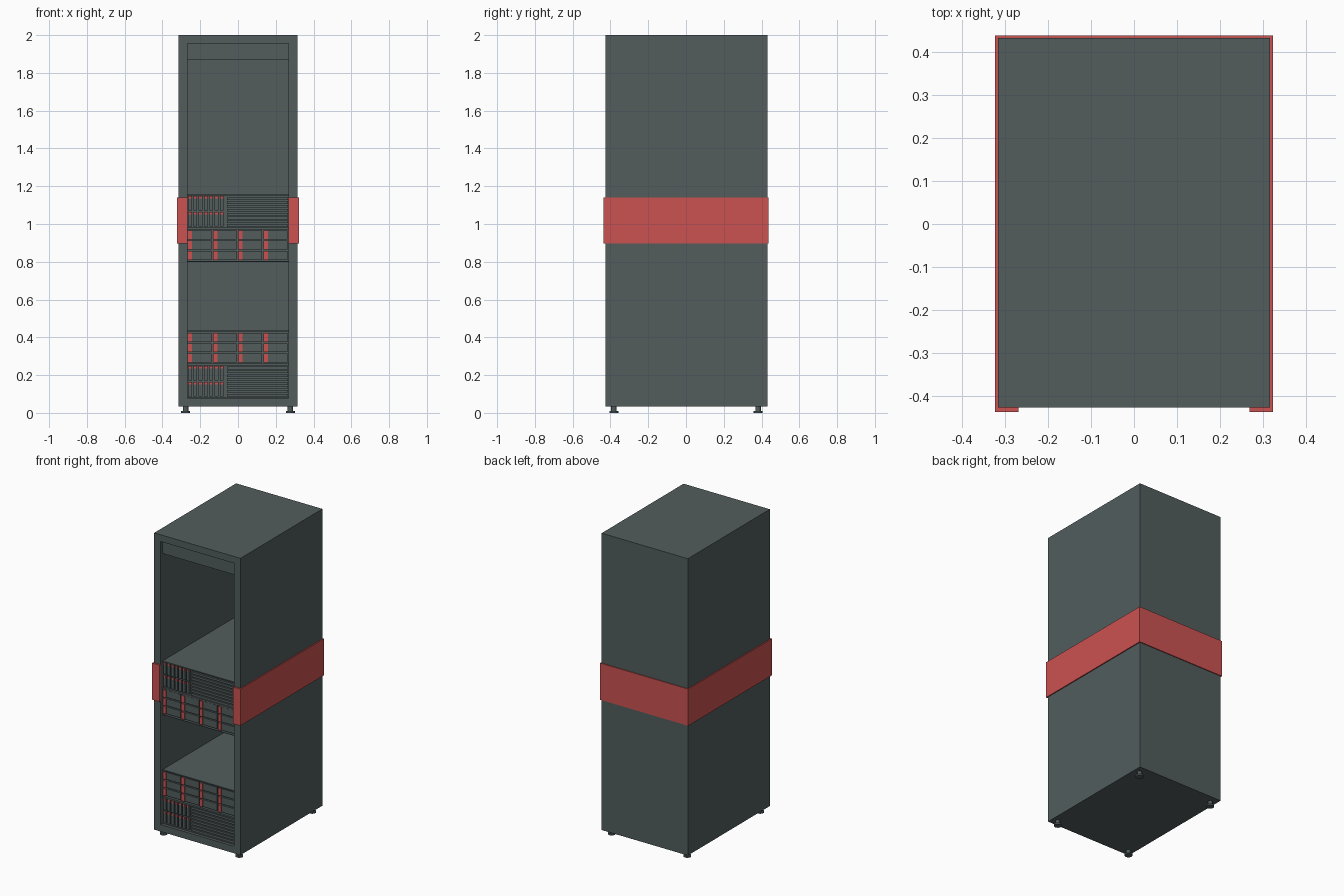
import bpy, bmesh
from mathutils import Matrix, Vector

if "Cube" in bpy.data.objects:
    bpy.data.objects.remove(bpy.data.objects["Cube"])


def material(name, rgb):
    m = bpy.data.materials.new(name)
    m.diffuse_color = (*rgb, 1)
    m.use_nodes = True
    m.node_tree.nodes["Principled BSDF"].inputs["Base Color"].default_value = m.diffuse_color
    return m


GREY = material("slate grey", (0.085, 0.108, 0.108))
RED = material("signal red", (0.60, 0.085, 0.085))


def finish(name, bm, mat):
    me = bpy.data.meshes.new(name)
    bm.to_mesh(me)
    bm.free()
    me.materials.append(mat)
    ob = bpy.data.objects.new(name, me)
    bpy.context.collection.objects.link(ob)
    return ob


def add_box(bm, x, y, z):
    """Box from three (min, max) ranges."""
    size = Matrix.Diagonal((x[1] - x[0], y[1] - y[0], z[1] - z[0], 1))
    centre = Vector((sum(x) / 2, sum(y) / 2, sum(z) / 2))
    return bmesh.ops.create_cube(bm, size=1, matrix=Matrix.Translation(centre) @ size)


def boxes(name, mat, ranges):
    bm = bmesh.new()
    for r in ranges:
        add_box(bm, *r)
    return finish(name, bm, mat)


FRONT, BACK = -0.426, 0.432      # cabinet depth
X0, X1 = -0.268, 0.268           # opening width
FACE = FRONT + 0.02              # front plane of the fitted units
BED = FACE + 0.018               # recessed plane behind the details

# Cabinet: a box whose front is inset and pushed back to form the bay
bm = bmesh.new()
add_box(bm, (-0.316, 0.316), (FRONT, BACK), (0.034, 2.0))
front = min(bm.faces, key=lambda f: f.calc_center_median().y)
bmesh.ops.inset_individual(bm, faces=[front], thickness=0.047)
for v in front.verts:
    v.co.x = X0 if v.co.x < 0 else X1
    v.co.z = 0.08 if v.co.z < 1 else 1.955
bay = bmesh.ops.extrude_discrete_faces(bm, faces=[front])["faces"][0]
for v in bay.verts:
    v.co.y = BACK - 0.02
finish("cabinet", bm, GREY)

# Blanking panel at the top of the bay
boxes("top_panel", GREY, [((X0, X1), (FACE, FACE + 0.03), (1.868, 1.955))])

# Red band round the sides and back, with short returns on the front
BZ = (0.897, 1.14)
band = [((-0.323, 0.323), (BACK, 0.438), BZ)]
for s in (-1, 1):
    band.append((sorted((s * 0.316, s * 0.323)), (-0.437, 0.438), BZ))
    band.append((sorted((s * 0.268, s * 0.316)), (-0.437, FRONT), BZ))
boxes("band", RED, band)


def chassis(name, z0, z1):
    """Deep case with a thin raised rim at the front."""
    t = 0.007
    boxes(name + "_case", GREY, [
        ((X0, X1), (BED, BACK - 0.02), (z0, z1)),
        ((X0, X1), (FACE, BED), (z1 - t, z1)),
        ((X0, X1), (FACE, BED), (z0, z0 + t / 2)),
    ])


def blade_unit(name, z0, z1):
    """Two rows of upright blades on the left, level slats on the right."""
    chassis(name, z0, z1)
    blades, lights, slats = [], [], []
    pitch, n = 0.028, 7
    for i in range(n):
        x = -0.264 + i * pitch
        for top in (z1 - 0.009, z1 - 0.093):
            blades.append(((x, x + 0.020), (FACE + 0.002, BED), (top - 0.077, top)))
            lights.append(((x + 0.002, x + 0.018), (FACE, FACE + 0.002),
                           (top - 0.013, top - 0.001)))
    for i in range(8):
        z = z0 + 0.007 + i * 0.0205
        slats.append(((-0.058, X1 - 0.004), (FACE + 0.002, BED), (z, z + 0.014)))
    boxes(name + "_blades", GREY, blades)
    boxes(name + "_lights", RED, lights)
    boxes(name + "_slats", GREY, slats)


def drive_unit(name, z0, z1):
    """Three rows of four drives, each with a red handle at its left end."""
    chassis(name, z0, z1)
    drives, handles = [], []
    for c in range(4):
        x = -0.267 + c * 0.134
        for r in range(3):
            z = z0 + 0.010 + r * 0.0545
            drives.append(((x, x + 0.126), (FACE + 0.006, BED), (z, z + 0.047)))
            handles.append(((x + 0.001, x + 0.024), (FACE, FACE + 0.006),
                            (z, z + 0.047)))
    boxes(name + "_drives", GREY, drives)
    boxes(name + "_handles", RED, handles)


blade_unit("lower_blades", 0.08, 0.257)
drive_unit("lower_storage", 0.257, 0.437)
drive_unit("upper_storage", 0.80, 0.977)
blade_unit("upper_blades", 0.977, 1.157)

# Levelling feet: a pad and a stem at each corner
for fx in (-0.277, 0.277):
    for fy in (-0.382, 0.382):
        bm = bmesh.new()
        for r, z0, z1 in ((0.024, 0, 0.010), (0.014, 0.010, 0.036)):
            bmesh.ops.create_cone(
                bm, cap_ends=True, segments=16, radius1=r, radius2=r, depth=z1 - z0,
                matrix=Matrix.Translation((fx, fy, (z0 + z1) / 2)))
        foot = finish("foot", bm, GREY)
        bpy.context.view_layer.objects.active = foot
        foot.select_set(True)
        bpy.ops.object.shade_smooth_by_angle()
        foot.select_set(False)
